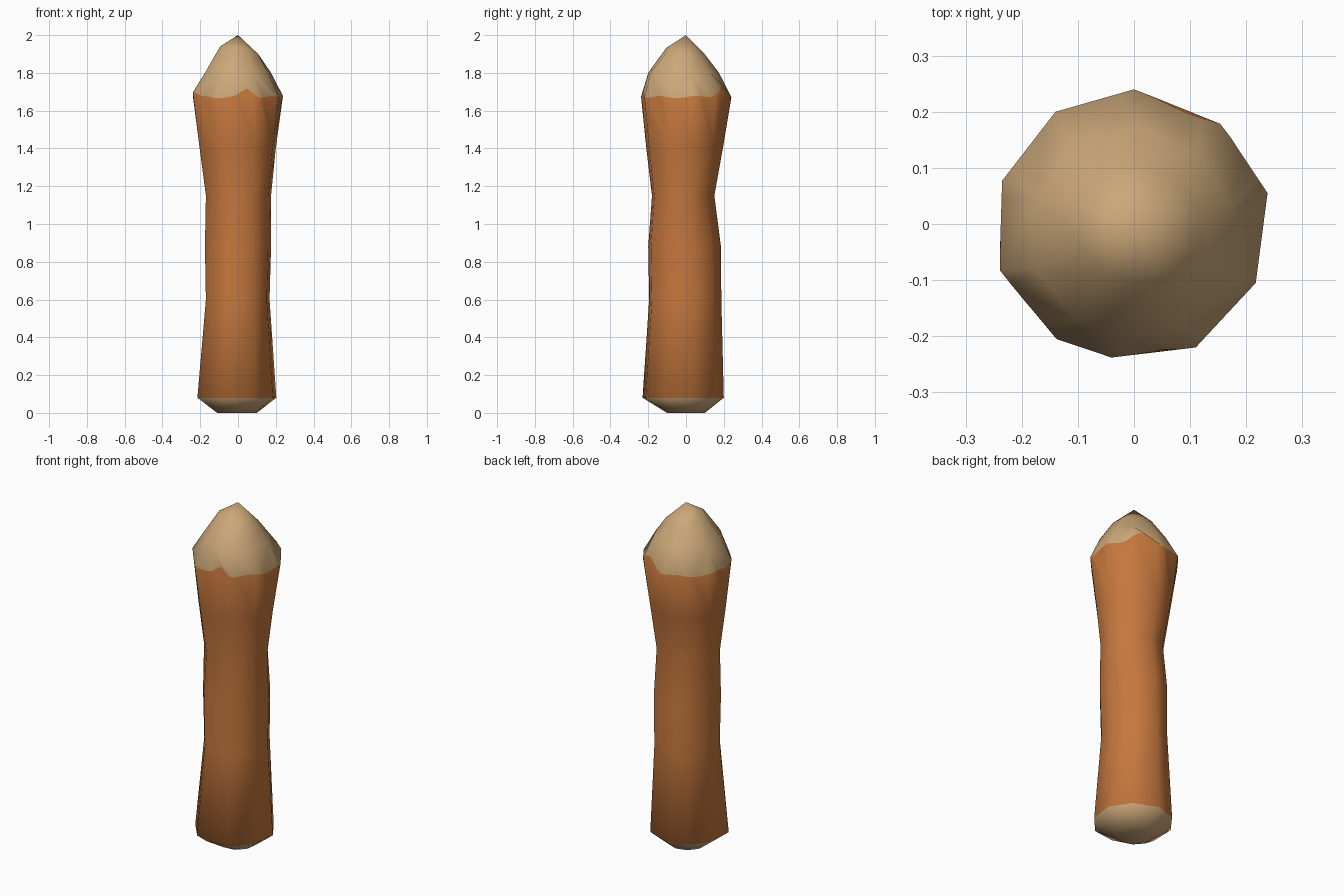
import bpy, bmesh, math
from mathutils import Vector

if "Cube" in bpy.data.objects:
    bpy.data.objects.remove(bpy.data.objects["Cube"])

def material(name, rgb):
    m = bpy.data.materials.new(name)
    m.diffuse_color = (*rgb, 1)
    m.use_nodes = True
    m.node_tree.nodes["Principled BSDF"].inputs["Base Color"].default_value = m.diffuse_color
    return m

# Irregular ten-sided cross-section, counter-clockwise
OUTLINE = [(0.238, 0.055), (0.155, 0.18), (0.0, 0.24), (-0.14, 0.2), (-0.235, 0.077),
           (-0.24, -0.083), (-0.138, -0.205), (-0.04, -0.238), (0.11, -0.22), (0.217, -0.105)]
N = len(OUTLINE)
SUB = 5  # ragged bark edge: extra points per side

def fit(p, x0, x1, y0, y1):
    return (x0 + (p[0] + 0.24) / 0.478 * (x1 - x0), y0 + (p[1] + 0.238) / 0.478 * (y1 - y0))

def bump(a, centre, width):
    d = (math.degrees(a) - centre + 180) % 360 - 180
    return math.exp(-(d / width) ** 2)

# Ring height, x range, y range, height tilt along x and y
LOWER = [(0.0, -0.11, 0.10, -0.10, 0.10, 0, 0),
         (0.08, -0.215, 0.203, -0.23, 0.20, 0, 0),
         (0.6, -0.17, 0.167, -0.195, 0.187, 0, 0),
         (0.88, -0.175, 0.175, -0.20, 0.185, 0, 0),
         (1.15, -0.17, 0.175, -0.18, 0.15, 0, 0),
         (1.4, -0.203, 0.20, -0.21, 0.195, 0, 0)]
UPPER = [(1.8, -0.175, 0.175, -0.20, 0.175, 0, 0),
         (1.915, -0.095, 0.115, -0.105, 0.10, -0.2, -0.15)]

bm = bmesh.new()

def ring(z, x0, x1, y0, y1, tx, ty):
    out = []
    for p in OUTLINE:
        x, y = fit(p, x0, x1, y0, y1)
        out.append(bm.verts.new((x, y, z + tx * x + ty * y)))
    return out

def bark_edge():
    out = []
    for i in range(N):
        a, b = Vector(OUTLINE[i]), Vector(OUTLINE[(i + 1) % N])
        for k in range(SUB):
            p = a.lerp(b, k / SUB)
            t = math.atan2(p.y, p.x)
            z = (1.672 + 0.045 * bump(t, -78, 9) + 0.055 * bump(t, 62, 18)
                 + 0.03 * bump(t, 200, 9) + 0.006 * math.sin(7 * t))
            p = p * (1 - max(0, z - 1.69) * 0.6)
            out.append(bm.verts.new((p.x, p.y, z)))
    return out

def bridge(low, high, mat):
    # each side is one face, even where one ring has extra points
    def side(r, i):
        s = len(r) // N
        return [r[(i * s + k) % len(r)] for k in range(s + 1)]
    for i in range(N):
        f = bm.faces.new(side(low, i) + side(high, i)[::-1])
        f.material_index = mat

# Shaft with bark, and cut wood at both ends
low = [ring(*r) for r in LOWER]
edge = bark_edge()
high = [ring(*r) for r in UPPER]
rings = low + [edge] + high
for i in range(len(rings) - 1):
    bridge(rings[i], rings[i + 1], 0 if 1 <= i < len(low) else 1)
bm.faces.new(low[0][::-1]).material_index = 1
tip = bm.verts.new((0, 0, 2.0))
for i in range(N):
    bm.faces.new((high[-1][i], high[-1][(i + 1) % N], tip)).material_index = 1

for f in bm.faces:
    f.smooth = True
bmesh.ops.recalc_face_normals(bm, faces=bm.faces)
me = bpy.data.meshes.new("wooden_stake")
bm.to_mesh(me)
bm.free()
me.materials.append(material("orange bark", (0.56, 0.185, 0.047)))
me.materials.append(material("pale cut wood", (0.60, 0.39, 0.19)))
ob = bpy.data.objects.new("wooden_stake", me)
bpy.context.collection.objects.link(ob)
